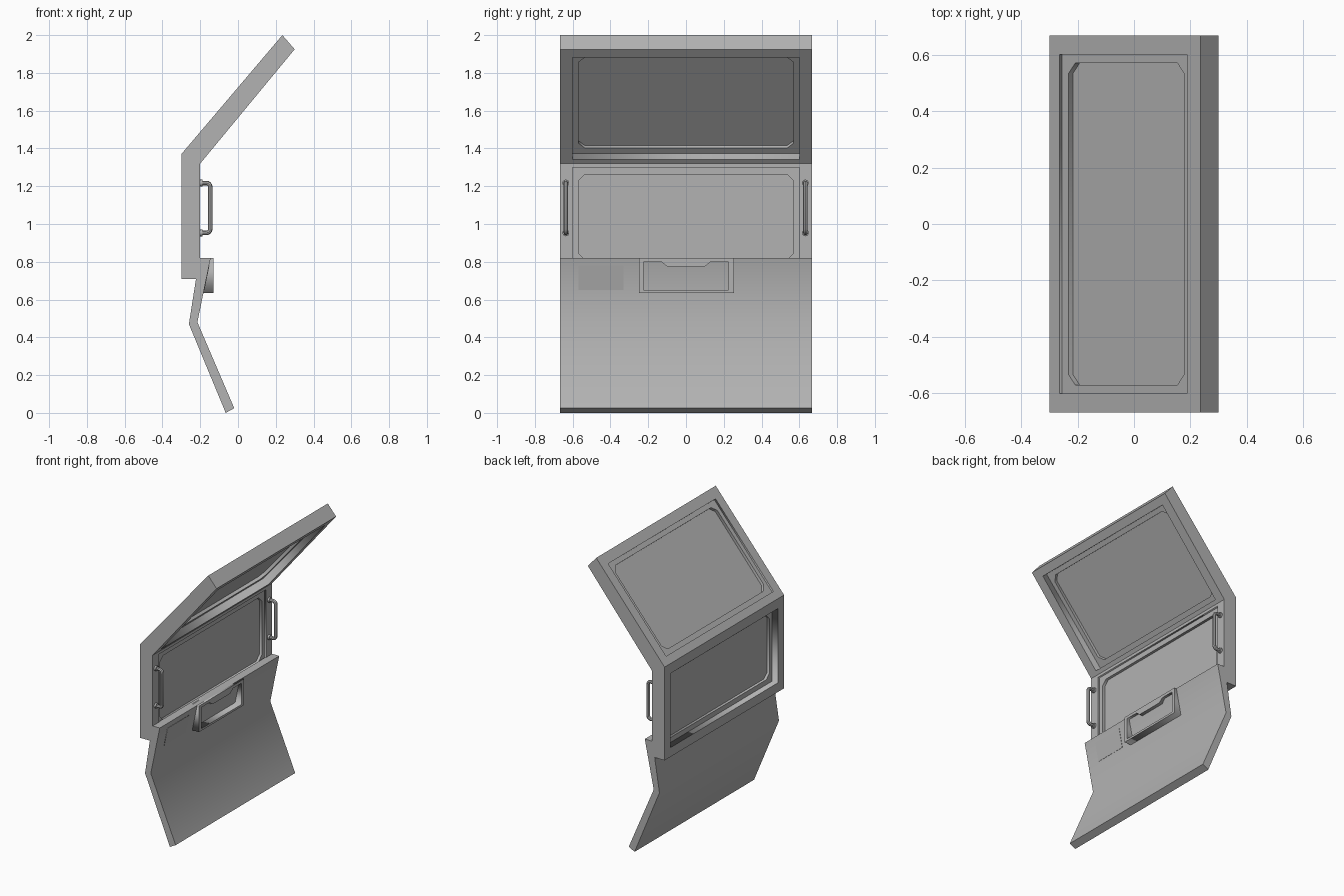
import bpy, bmesh, math
from mathutils import Matrix, Vector

cube = bpy.data.objects.get("Cube")
if cube:
    bpy.data.objects.remove(cube, do_unlink=True)

grey = bpy.data.materials.new("plain grey")
grey.use_nodes = True
grey.diffuse_color = (0.45, 0.45, 0.45, 1)
grey.node_tree.nodes["Principled BSDF"].inputs["Base Color"].default_value = grey.diffuse_color

HALF = 0.668    # half width along y


def add(name, data):
    ob = bpy.data.objects.new(name, data)
    bpy.context.scene.collection.objects.link(ob)
    return ob


def bake(ob):
    """Replace an object by its evaluated mesh."""
    deps = bpy.context.evaluated_depsgraph_get()
    mesh = bpy.data.meshes.new_from_object(ob.evaluated_get(deps))
    mesh.materials.clear()
    mesh.materials.append(grey)
    name, mat = ob.name, ob.matrix_world.copy()
    bpy.data.objects.remove(ob, do_unlink=True)
    new = add(name, mesh)
    new.matrix_world = mat
    return new


def smooth(ob, angle):
    bpy.ops.object.select_all(action='DESELECT')
    ob.select_set(True)
    bpy.context.view_layer.objects.active = ob
    bpy.ops.object.shade_smooth_by_angle(angle=math.radians(angle))


def prism(name, profile):
    """Extrude an (x, z) profile across the full width."""
    bm = bmesh.new()
    face = bm.faces.new([bm.verts.new((x, -HALF, z)) for x, z in profile])
    ext = bmesh.ops.extrude_face_region(bm, geom=[face])
    bmesh.ops.translate(bm, vec=(0, 2 * HALF, 0),
                        verts=[v for v in ext["geom"] if isinstance(v, bmesh.types.BMVert)])
    bmesh.ops.recalc_face_normals(bm, faces=bm.faces)
    mesh = bpy.data.meshes.new(name)
    bm.to_mesh(mesh)
    bm.free()
    mesh.materials.append(grey)
    return add(name, mesh)


def plane_frame(start, end):
    """Local axes: x runs up the slope, y across, z out of the -x side."""
    a, b = (Vector((p[0], 0, p[1])) for p in (start, end))
    u = (b - a).normalized()
    v = Vector((0, 1, 0))
    rot = Matrix((u, v, u.cross(v))).transposed().to_4x4()
    return Matrix.Translation(a) @ rot


def plate(name, loops, frame, d0, d1):
    """Flat plate with holes, between depths d0 and d1 below the frame plane."""
    cu = bpy.data.curves.new(name, 'CURVE')
    cu.dimensions = '2D'
    cu.fill_mode = 'BOTH'
    cu.extrude = (d1 - d0) / 2
    for loop in loops:
        sp = cu.splines.new('POLY')
        sp.points.add(len(loop) - 1)
        for p, (u, v) in zip(sp.points, loop):
            p.co = (u, v, 0, 1)
        sp.use_cyclic_u = True
    ob = add(name, cu)
    ob.matrix_world = frame @ Matrix.Translation((0, 0, -(d0 + d1) / 2))
    bpy.context.view_layer.update()
    return bake(ob)


def rect(u0, u1, v0, v1, c=0.0):
    """Rectangle, with chamfered corners when c is given."""
    if not c:
        return [(u0, v0), (u1, v0), (u1, v1), (u0, v1)]
    return [(u0 + c, v0), (u1 - c, v0), (u1, v0 + c), (u1, v1 - c),
            (u1 - c, v1), (u0 + c, v1), (u0, v1 - c), (u0, v0 + c)]


# Bent outer frame, cut by two window openings
frame = prism("window_frame", [(-0.30, 0.71), (-0.20, 0.71), (-0.20, 1.32),
                               (0.30, 1.925), (0.235, 2.0), (-0.30, 1.37)])
upper = plane_frame((-0.30, 1.37), (0.235, 2.0))
lower = plane_frame((-0.30, 0.71), (-0.30, 1.37))
# name, axes, opening, pane hole, panel depth range
windows = [("upper", upper, (0.055, 0.755), (0.09, 0.722), (0.013, 0.058)),
           ("lower", lower, (0.065, 0.59), (0.1, 0.553), (0.045, 0.087))]
cutters = []
for label, axes, opening, _, _ in windows:
    cutter = plate(label + "_cutter", [rect(*opening, -0.6, 0.6)], axes, -0.1, 0.2)
    bm = bmesh.new()
    bm.from_mesh(cutter.data)
    bmesh.ops.remove_doubles(bm, verts=bm.verts, dist=0.0001)
    bmesh.ops.recalc_face_normals(bm, faces=bm.faces)
    bm.to_mesh(cutter.data)
    bm.free()
    cutter.hide_render = True
    cut = frame.modifiers.new(label, 'BOOLEAN')
    cut.operation = 'DIFFERENCE'
    cut.solver = 'EXACT'
    cut.object = cutter
    cutters.append(cutter)
bpy.context.view_layer.update()
frame = bake(frame)
for cutter in cutters:
    bpy.data.objects.remove(cutter, do_unlink=True)

# Sash and recessed pane in each opening
for label, axes, opening, hole, (d0, d1) in windows:
    mid = (d0 + d1) / 2
    pane = rect(*hole, -0.57, 0.57, 0.036)
    plate(label + "_sash", [rect(*opening, -0.6, 0.6), pane], axes, d0, d1)
    plate(label + "_pane", [pane], axes, mid - 0.002, mid + 0.002)

# Bent lower door
door = prism("lower_door", [(-0.065, 0), (-0.02, 0.025), (-0.215, 0.48), (-0.145, 0.82),
                            (-0.205, 0.82), (-0.26, 0.47)])
smooth(door, 40)

# Pull box with a notched recess
upright = plane_frame((0, 0), (0, 1))
outline = rect(0.635, 0.82, -0.25, 0.253)
recess = [(0.65, -0.225), (0.65, 0.225), (0.8, 0.225), (0.8, 0.13),
          (0.775, 0.1), (0.775, -0.1), (0.8, -0.13), (0.8, -0.225)]
plate("pull_box", [outline, recess], upright, -0.185, -0.13)

# Thin plaque on the door
slope = plane_frame((-0.215, 0.48), (-0.145, 0.82))
plate("plaque", [rect(0.174, 0.306, -0.57, -0.33)], slope, -0.002, 0.002)

# Grab handles with round feet
for side, y in (("left", 0.632), ("right", -0.636)):
    cu = bpy.data.curves.new(side + "_handle", 'CURVE')
    cu.dimensions = '3D'
    cu.bevel_depth = 0.012
    cu.bevel_resolution = 2
    sp = cu.splines.new('POLY')
    path = [(-0.21, 0.953)]
    for z, start in ((0.973, -90), (1.197, 0)):
        for i in range(5):
            a = math.radians(start + 22.5 * i)
            path.append((-0.167 + 0.02 * math.cos(a), z + 0.02 * math.sin(a)))
    path.append((-0.21, 1.217))
    sp.points.add(len(path) - 1)
    for p, (x, z) in zip(sp.points, path):
        p.co = (x, y, z, 1)
    smooth(bake(add(side + "_handle", cu)), 40)
    for end, z in (("lower", 0.953), ("upper", 1.217)):
        bpy.ops.mesh.primitive_cylinder_add(vertices=16, radius=0.018, depth=0.02,
                                            location=(-0.197, y, z), rotation=(0, math.pi / 2, 0))
        foot = bpy.context.object
        foot.name = f"{side}_handle_{end}_foot"
        foot.data.materials.append(grey)
        smooth(foot, 40)
